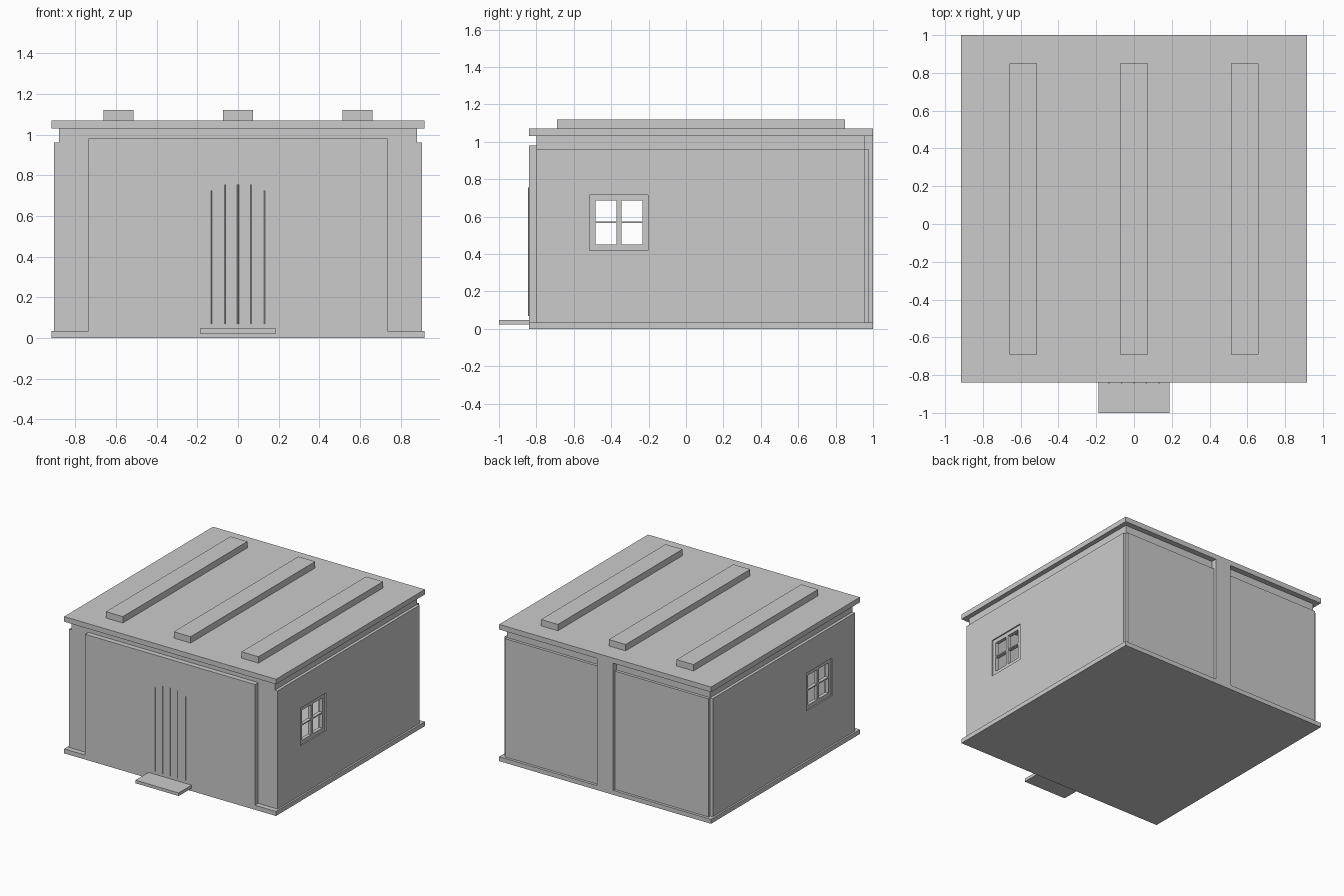
import bpy
import bmesh
from mathutils import Matrix, Vector

if "Cube" in bpy.data.objects:
    bpy.data.objects.remove(bpy.data.objects["Cube"])


def boxes(name, spans):
    """One object made of boxes given as (x0, x1, y0, y1, z0, z1)."""
    bm = bmesh.new()
    for x0, x1, y0, y1, z0, z1 in spans:
        centre = Vector(((x0 + x1) / 2, (y0 + y1) / 2, (z0 + z1) / 2))
        size = (x1 - x0, y1 - y0, z1 - z0, 1)
        bmesh.ops.create_cube(bm, size=1, matrix=Matrix.Translation(centre) @ Matrix.Diagonal(size))
    mesh = bpy.data.meshes.new(name)
    bm.to_mesh(mesh)
    bm.free()
    obj = bpy.data.objects.new(name, mesh)
    bpy.context.collection.objects.link(obj)
    return obj


def cut(obj, cutter):
    mod = obj.modifiers.new("cut", 'BOOLEAN')
    mod.operation = 'DIFFERENCE'
    mod.solver = 'EXACT'
    mod.object = cutter
    bpy.context.view_layer.objects.active = obj
    bpy.ops.object.modifier_apply(modifier=mod.name)


BASE, TOP = 0.035, 1.03
BACK = 0.957

# Base, roof and entrance step
boxes("base_slab", [(-0.917, 0.917, -0.84, 1.0, 0, BASE)])
boxes("roof_slab", [(-0.917, 0.917, -0.84, 1.0, TOP, 1.07)])
boxes("front_step", [(-0.187, 0.187, -1.0, -0.84, 0.022, 0.046)])

# Roof ribs
for i, x in enumerate((-0.587, 0, 0.587)):
    boxes(f"roof_rib_{i + 1}", [(x - 0.073, x + 0.073, -0.69, 0.85, 1.07, 1.12)])

# Hollow walls with window openings on both sides
cavity = boxes("cavity_cutter", [(-0.84, 0.84, -0.76, 0.917, -0.1, 1.2)])
opening = boxes("window_cutter", [(-1.2, 1.2, -0.515, -0.203, 0.42, 0.715)])
walls = boxes("walls", [(-0.88, 0.88, -0.80, BACK, BASE, TOP)])
cut(walls, cavity)
cut(walls, opening)

# Side cladding and window frames
for side, s in (("left", -1), ("right", 1)):
    a, b = sorted((s * 0.88, s * 0.903))
    cladding = boxes(f"{side}_cladding", [(a, b, -0.80, BACK, BASE, 0.96)])
    cut(cladding, opening)
    a, b = sorted((s * 0.865, s * 0.893))
    boxes(f"{side}_window_frame", [
        (a, b, -0.515, -0.485, 0.42, 0.715),
        (a, b, -0.233, -0.203, 0.42, 0.715),
        (a, b, -0.485, -0.233, 0.42, 0.45),
        (a, b, -0.485, -0.233, 0.685, 0.715),
        (a, b, -0.372, -0.346, 0.45, 0.685),
        (a, b, -0.485, -0.372, 0.565, 0.574),
        (a, b, -0.346, -0.233, 0.565, 0.574)])

for helper in (cavity, opening):
    bpy.data.objects.remove(helper, do_unlink=True)

# Raised front panel, rear panels and rear centre post
boxes("front_panel", [(-0.735, 0.735, -0.84, -0.80, BASE, 0.98)])
boxes("rear_panels", [(-0.88, -0.07, BACK, 0.979, BASE, 0.96),
                      (0.07, 0.88, BACK, 0.979, BASE, 0.96)])
boxes("rear_post", [(-0.07, 0.07, BACK, 1.0, BASE, TOP)])

# Slim door bars set into the front panel
for i in range(-2, 3):
    top = 0.725 if abs(i) == 2 else 0.755
    bpy.ops.mesh.primitive_cylinder_add(vertices=8, radius=0.004, depth=top - 0.068,
                                        location=(i * 0.066, -0.84, (top + 0.068) / 2))
    bpy.context.object.name = f"door_bar_{i + 3}"
